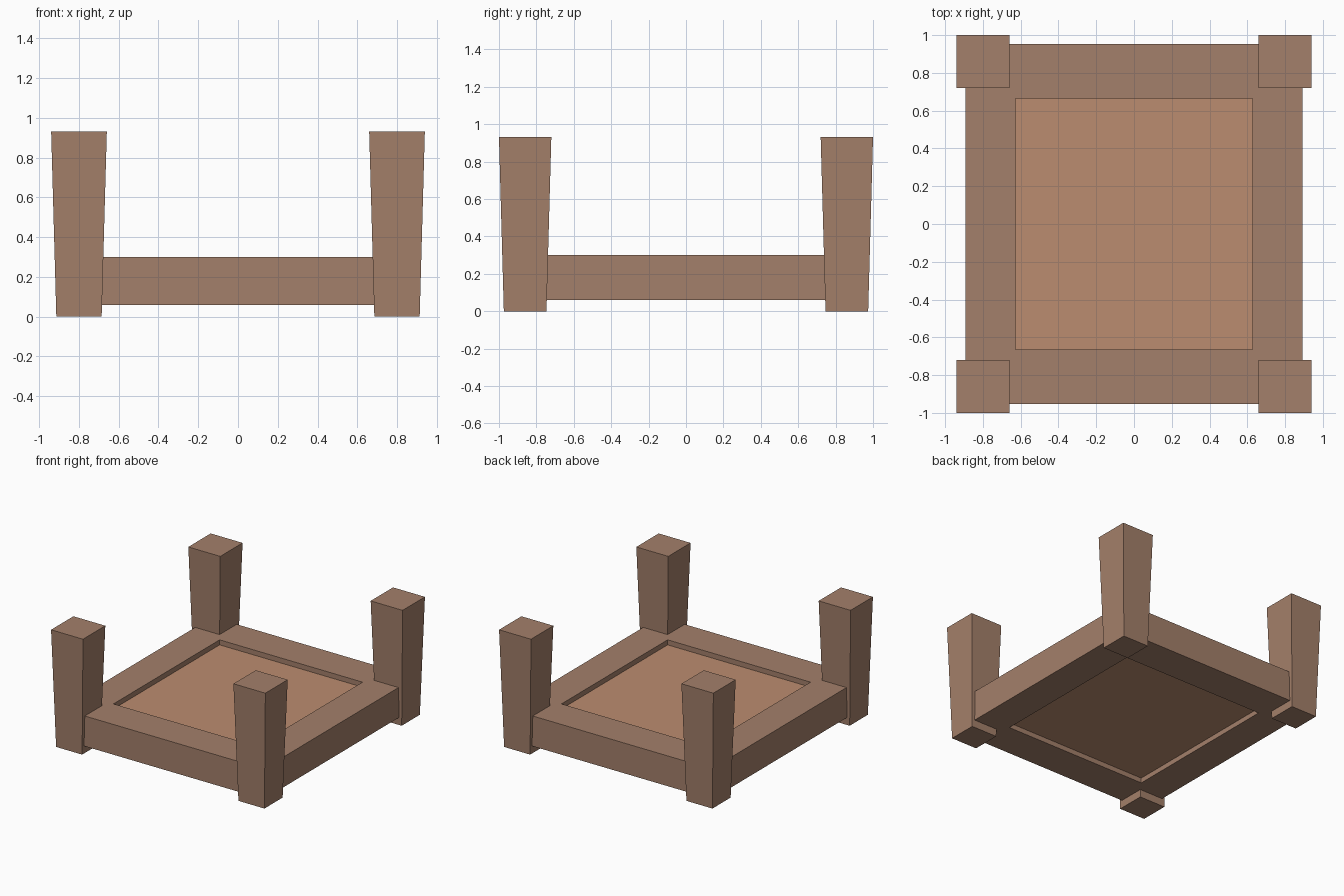
import bpy, bmesh

if "Cube" in bpy.data.objects:
    bpy.data.objects.remove(bpy.data.objects["Cube"])


def material(name, color):
    m = bpy.data.materials.new(name)
    m.diffuse_color = (*color, 1)
    m.use_nodes = True
    m.node_tree.nodes["Principled BSDF"].inputs["Base Color"].default_value = m.diffuse_color
    return m


def make_object(name, bm, mat):
    bmesh.ops.recalc_face_normals(bm, faces=bm.faces)
    mesh = bpy.data.meshes.new(name)
    bm.to_mesh(mesh)
    bm.free()
    mesh.materials.append(mat)
    obj = bpy.data.objects.new(name, mesh)
    bpy.context.collection.objects.link(obj)
    return obj


def rect(bm, hx, hy, z, cx=0, cy=0):
    return [bm.verts.new((cx + sx * hx, cy + sy * hy, z))
            for sx, sy in ((-1, -1), (1, -1), (1, 1), (-1, 1))]


def bridge(bm, a, b):
    for i in range(4):
        j = (i + 1) % 4
        bm.faces.new((a[i], a[j], b[j], b[i]))


def tapered_block(name, bottom, top, z0, z1, mat, cx=0, cy=0):
    bm = bmesh.new()
    lo = rect(bm, *bottom, z0, cx, cy)
    hi = rect(bm, *top, z1, cx, cy)
    bridge(bm, lo, hi)
    bm.faces.new(lo)
    bm.faces.new(hi)
    return make_object(name, bm, mat)


wood = material("wood", (0.37, 0.215, 0.145))
light_wood = material("light_wood", (0.50, 0.265, 0.16))

# Four corner posts, wider at the top
for side, sx in (("left", -1), ("right", 1)):
    for end, sy in (("front", -1), ("back", 1)):
        tapered_block(f"{end}_{side}_leg", (0.114, 0.114), (0.14, 0.14),
                      0, 0.932, wood, sx * 0.80, sy * 0.86)

# Rectangular frame: a ring of four loops, closed on itself
bm = bmesh.new()
loops = [rect(bm, hx, hy, z) for hx, hy, z in (
    (0.892, 0.952, 0.06), (0.892, 0.952, 0.30),
    (0.627, 0.665, 0.30), (0.627, 0.665, 0.06))]
for i in range(4):
    bridge(bm, loops[i], loops[(i + 1) % 4])
make_object("frame", bm, wood)

# Panel recessed inside the frame
tapered_block("panel", (0.627, 0.665), (0.627, 0.665), 0.10, 0.26, light_wood)
